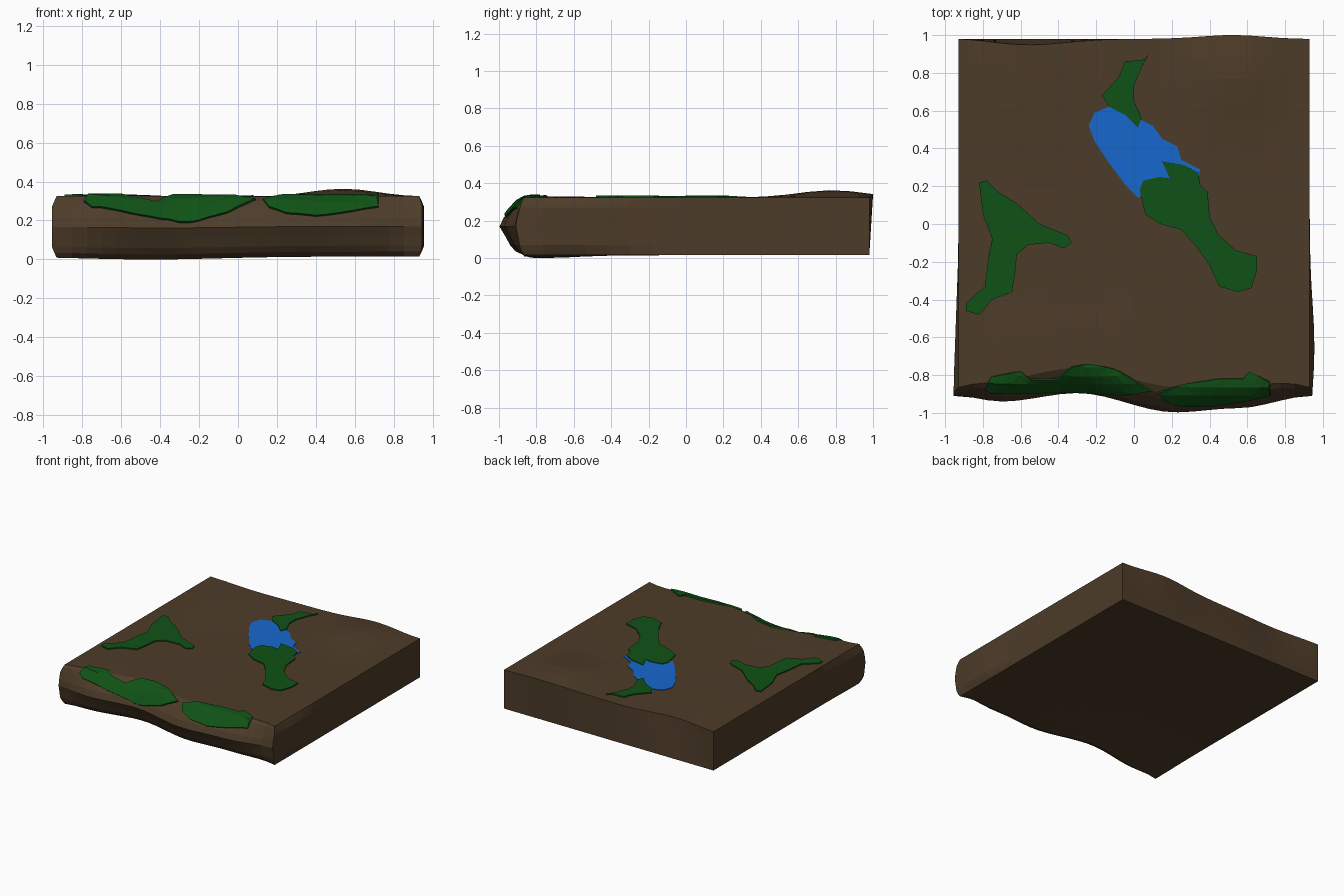
import bpy, bmesh, math
from mathutils import Vector
from mathutils.bvhtree import BVHTree
from mathutils.geometry import delaunay_2d_cdt, intersect_point_tri_2d

if "Cube" in bpy.data.objects:
    bpy.data.objects.remove(bpy.data.objects["Cube"])


def material(name, colour):
    m = bpy.data.materials.new(name)
    m.diffuse_color = (*colour, 1)
    m.use_nodes = True
    m.node_tree.nodes["Principled BSDF"].inputs["Base Color"].default_value = m.diffuse_color
    return m


EARTH = material("earth", (0.075, 0.045, 0.022))
GRASS = material("grass", (0.005, 0.085, 0.008))
WATER = material("water", (0.008, 0.14, 0.62))


def make_object(name, mesh, mat):
    ob = bpy.data.objects.new(name, mesh)
    bpy.context.collection.objects.link(ob)
    mesh.materials.append(mat)
    return ob


def bell(x, centre, width):
    return math.exp(-((x - centre) / width) ** 2)


def lerp_table(t, table):
    for (a, fa), (b, fb) in zip(table, table[1:]):
        if t <= b:
            k = max(0, (t - a) / (b - a))
            k = k if len(table) > 7 else k * k * (3 - 2 * k)
            return fa + (fb - fa) * k
    return table[-1][1]


# plan of the wavy front edge, and how far the cliff is rounded back by height
FRONT = [(-0.94, -0.91), (-0.7, -0.94), (-0.3, -0.895), (0.22, -0.997),
         (0.55, -0.975), (0.94, -0.91)]
CLIFF = [(0, 1), (0.08, 0.62), (0.18, 0.42), (0.34, 0.22), (0.5, 0),
         (0.65, 0.16), (0.82, 0.48), (0.93, 0.72), (1, 1)]
LEVELS = [w for w, _ in CLIFF]


def shape(u, v, w):
    x = 0.93 * u
    # front and back walls
    rounding = 0.045 + 0.09 * (1 - u ** 4)
    y0 = lerp_table(x, FRONT) + rounding * lerp_table(w, CLIFF)
    y1 = 0.98 + w * (1 - u ** 4) * (0.023 * bell(x, 0.55, 0.25) - 0.037 * bell(x, -0.6, 0.3))
    y = y0 + (y1 - y0) * v
    # rolling top and slightly sagging front base
    mid = 1 - u ** 6
    bump = mid * (0.04 * bell(x, 0.55, 0.26) * bell(y, 0.78, 0.25)
                  + 0.013 * bell(x, -0.6, 0.3) * bell(y, 0.75, 0.4)
                  - 0.013 * bell(x, -0.15, 0.45) * bell(y, 0.2, 0.9)
                  + 0.007 * bell(y, -0.65, 0.2) * bell(x, -0.6, 0.4))
    z = 0.015 + 0.31 * w + w * bump - (1 - w) * 0.015 * bell(x, -0.45, 0.5) * bell(v, 0, 0.15)
    # bulging side walls near the front
    side = min(1, 2 * math.sin(math.pi * w))
    if u < -0.999:
        x -= 0.025 * side * max(0, min(1, (-0.15 - y) / 0.7))
    elif u > 0.999:
        x += 0.025 * side * bell(y, -0.65, 0.33)
    return x, y, z


# ground slab: a gridded box pushed into shape
bm = bmesh.new()
US = [-1 + i / 12 for i in range(25)]
VS = [i / 16 for i in range(17)]


def wall(rows, cols, place):
    grid = [[bm.verts.new(shape(*place(a, b))) for b in cols] for a in rows]
    for r, s in zip(grid, grid[1:]):
        for i in range(len(cols) - 1):
            bm.faces.new((r[i], r[i + 1], s[i + 1], s[i]))


for e in (0, 1):
    wall(US, VS, lambda a, b: (a, b, e))
    wall(US, LEVELS, lambda a, b: (a, e, b))
    wall(VS, LEVELS, lambda a, b: (2 * e - 1, a, b))
bmesh.ops.remove_doubles(bm, verts=bm.verts, dist=0.0005)
bmesh.ops.recalc_face_normals(bm, faces=bm.faces)
slab_mesh = bpy.data.meshes.new("ground_slab")
bm.to_mesh(slab_mesh)
ground = BVHTree.FromBMesh(bm)
bm.free()
make_object("ground_slab", slab_mesh, EARTH)


def drape(x, y, lift):
    for i in range(12):
        p, n, _, _ = ground.ray_cast(Vector((x, y + 0.008 * i, 2)), Vector((0, 0, -1)))
        if p:
            return p + n * lift
    return Vector((x, y, 0.2))


def patch(name, outline, lift, mat):
    """Fill an outline with triangles and drape it on the ground."""
    n = len(outline)
    pts = [Vector(p) for p in outline]
    # split long edges so the rim follows the ground
    rim = []
    for a, b in zip(pts, pts[1:] + pts[:1]):
        steps = max(1, round((b - a).length / 0.045))
        rim += [a.lerp(b, k / steps) for k in range(steps)]
    xs, ys = [p.x for p in rim], [p.y for p in rim]
    inner = []
    step = 0.04
    for i in range(int((max(xs) - min(xs)) / step) + 1):
        for j in range(int((max(ys) - min(ys)) / step) + 1):
            inner.append(Vector((min(xs) + (i + 0.5) * step, min(ys) + (j + 0.5) * step)))
    inner = [p for p in inner if min((p - q).length for q in rim) > 0.018]
    res = delaunay_2d_cdt(rim + inner, [], [list(range(len(rim)))], 1, 1e-5)
    verts, faces = res[0], res[2]
    mesh = bpy.data.meshes.new(name)
    mesh.from_pydata([drape(v.x, v.y, lift) for v in verts], [], [list(f) for f in faces])
    b = bmesh.new()
    b.from_mesh(mesh)
    bmesh.ops.delete(b, geom=[v for v in b.verts if not v.link_faces], context='VERTS')
    for f in b.faces:
        if f.normal.z < 0:
            f.normal_flip()
    b.to_mesh(mesh)
    b.free()
    ob = make_object(name, mesh, mat)
    mod = ob.modifiers.new("thickness", 'SOLIDIFY')
    mod.thickness = lift + 0.003
    mod.offset = -1


# pond
patch("pond", [(-.24, .52), (-.21, .59), (-.11, .63), (0, .57), (.1, .52), (.15, .45), (.23, .41),
               (.25, .34), (.35, .29), (.34, .24), (.2, .23), (.08, .17), (.02, .14), (-.04, .2),
               (-.13, .32), (-.21, .44)], 0.004, WATER)

# grass beside the pond
patch("grass_back", [(.08, .9), (.05, .87), (-.05, .86), (-.08, .78), (-.17, .68), (-.13, .62),
                     (-.05, .58), (.02, .51), (.04, .56), (.0, .65), (.0, .73), (.04, .83)],
      0.009, GRASS)
patch("grass_middle", [(.15, .33), (.27, .31), (.34, .27), (.35, .21), (.39, .17), (.4, .04),
                       (.45, -.06), (.54, -.14), (.65, -.17), (.65, -.25), (.62, -.34), (.55, -.36),
                       (.45, -.33), (.4, -.22), (.33, -.12), (.25, -.03), (.14, 0), (.06, .05),
                       (.03, .18), (.05, .23), (.14, .25), (.19, .24)], 0.009, GRASS)

# grass on the left
patch("grass_left", [(-.82, .22), (-.78, .23), (-.72, .17), (-.62, .11), (-.5, 0), (-.35, -.06),
                     (-.33, -.1), (-.37, -.13), (-.45, -.1), (-.56, -.11), (-.62, -.16), (-.63, -.26),
                     (-.645, -.36), (-.75, -.4), (-.82, -.48), (-.89, -.46), (-.89, -.42), (-.79, -.33),
                     (-.77, -.17), (-.75, -.08), (-.8, .05)], 0.009, GRASS)

# grass hanging over the front edge
patch("grass_front_left", [(-.79, -.87), (-.76, -.81), (-.6, -.78), (-.55, -.82), (-.42, -.82),
                           (-.33, -.76), (-.23, -.74), (-.1, -.77), (.02, -.84), (.09, -.88),
                           (-.05, -.9), (-.2, -.89), (-.35, -.88), (-.55, -.89), (-.75, -.89)],
      0.012, GRASS)
patch("grass_front_right", [(.13, -.89), (.25, -.85), (.45, -.82), (.58, -.82), (.61, -.78),
                            (.72, -.84), (.72, -.9), (.6, -.93), (.4, -.96), (.25, -.96),
                            (.16, -.93)], 0.012, GRASS)
